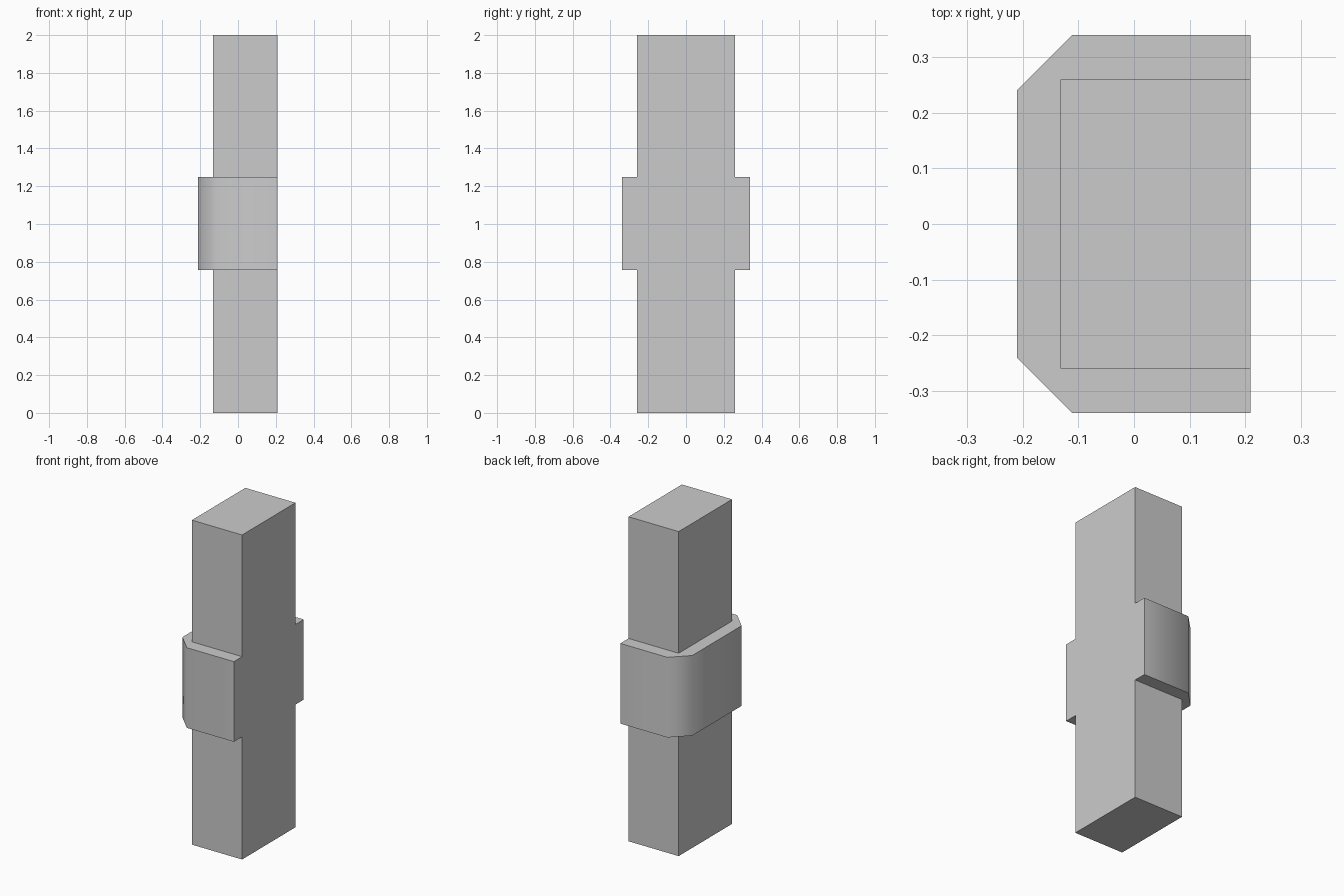
import bpy, bmesh, math

if "Cube" in bpy.data.objects:
    bpy.data.objects.remove(bpy.data.objects["Cube"])

BACK, POST_X, BAND_X = 0.21, -0.132, -0.211
POST_Y, BAND_Y, CHAMFER = 0.26, 0.34, 0.10

# Half outlines from the flush +x side out to -x, mirrored in y
post_half = [(BACK, POST_Y), (POST_X, POST_Y)]
band_half = [(BACK, BAND_Y), (BAND_X + CHAMFER, BAND_Y), (BAND_X, BAND_Y - CHAMFER)]

bm = bmesh.new()


def ring(half, z):
    outline = half + [(x, -y) for x, y in reversed(half)]
    return [bm.verts.new((x, y, z)) for x, y in outline]


def walls(low, high):
    for i in range(len(low) - 1):
        bm.faces.new((low[i], low[i + 1], high[i + 1], high[i]))


# Lower post, band and upper post
levels = [(post_half, 0.0, 0.756), (band_half, 0.756, 1.25), (post_half, 1.25, 2.0)]
sections = [(ring(h, a), ring(h, b)) for h, a, b in levels]
for low, high in sections:
    walls(low, high)

# Ledges above and below the band
for (_, below), (above, _) in zip(sections, sections[1:]):
    bm.faces.new(below + above[::-1])

# Bottom, top and the single flush back face
bm.faces.new(sections[0][0])
bm.faces.new(sections[-1][1])
right = [r[0] for s in sections for r in s]
left = [r[-1] for s in sections for r in s]
bm.faces.new(right + left[::-1])

bmesh.ops.recalc_face_normals(bm, faces=bm.faces[:])
mesh = bpy.data.meshes.new("banded_post")
bm.to_mesh(mesh)
bm.free()
post = bpy.data.objects.new("banded_post", mesh)
bpy.context.collection.objects.link(post)

# Smooth only across the chamfers
bpy.context.view_layer.objects.active = post
post.select_set(True)
bpy.ops.object.shade_smooth_by_angle(angle=math.radians(50))
